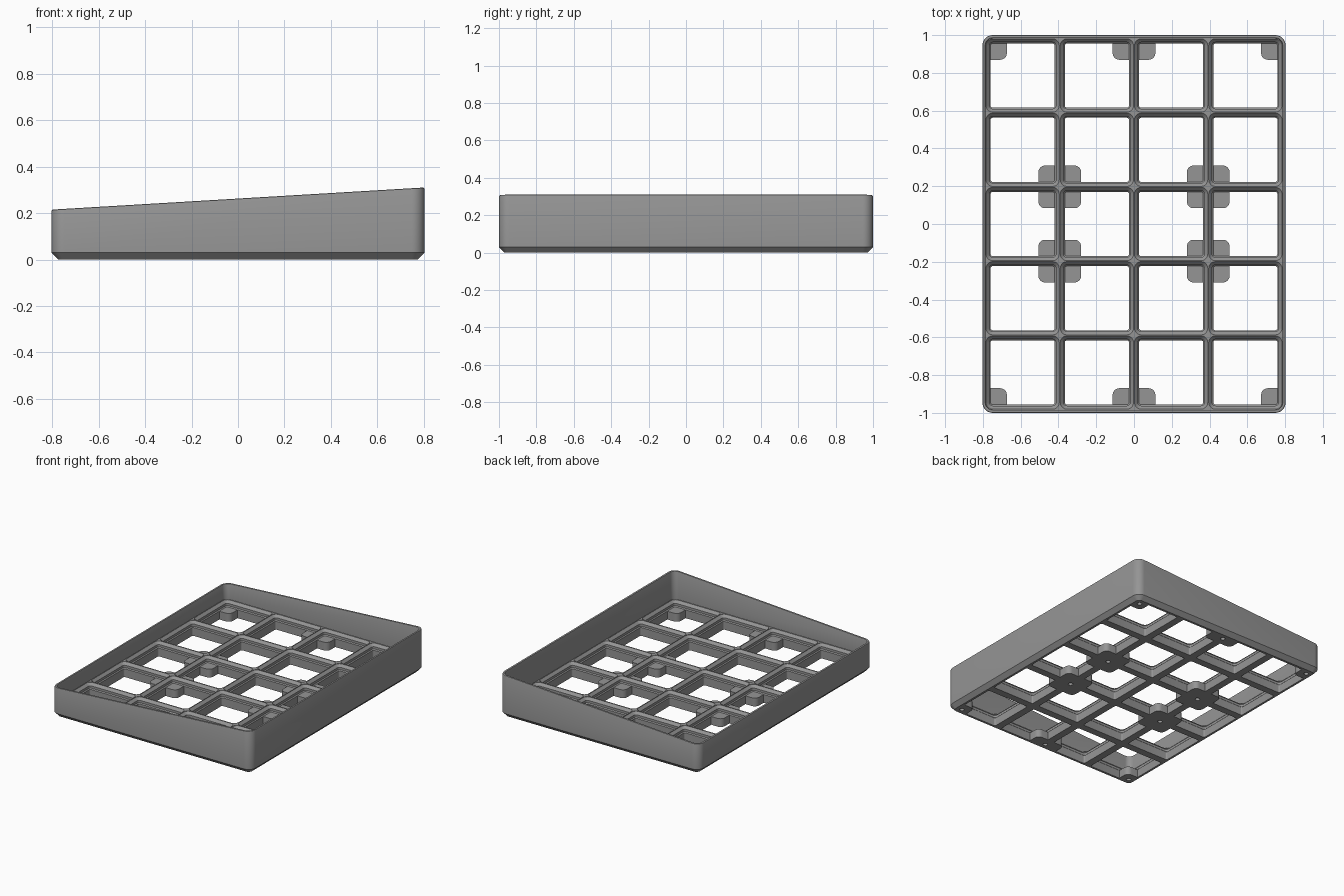
import bpy, bmesh, math

if "Cube" in bpy.data.objects:
    bpy.data.objects.remove(bpy.data.objects["Cube"])

PITCH, NX, NY = 0.393, 4, 5
HX, HY = 0.8025, 1.0          # outer half sizes
FLOOR, LEDGE = 0.103, 0.06    # top of grid, underside of sockets
MM = PITCH / 42

grey = bpy.data.materials.new("mid_grey")
grey.diffuse_color = (0.3, 0.3, 0.3, 1)
grey.use_nodes = True
grey.node_tree.nodes["Principled BSDF"].inputs["Base Color"].default_value = grey.diffuse_color


def rounded(hx, hy, r, seg=8):
    """Counter-clockwise rounded rectangle outline."""
    pts = []
    for k, (sx, sy) in enumerate([(1, 1), (-1, 1), (-1, -1), (1, -1)]):
        for i in range(seg + 1):
            a = math.pi / 2 * (k + i / seg)
            pts.append((sx * (hx - r) + r * math.cos(a), sy * (hy - r) + r * math.sin(a)))
    return pts


def loft(bm, rings):
    """Closed solid through a stack of equal-length rings of 3D points."""
    loops = [[bm.verts.new(p) for p in ring] for ring in rings]
    n = len(loops[0])
    for a, b in zip(loops, loops[1:]):
        for i in range(n):
            j = (i + 1) % n
            bm.faces.new((a[i], a[j], b[j], b[i]))
    bm.faces.new(loops[0][::-1])
    bm.faces.new(loops[-1])


def finish(bm, name):
    bmesh.ops.recalc_face_normals(bm, faces=bm.faces)
    me = bpy.data.meshes.new(name)
    bm.to_mesh(me)
    bm.free()
    me.materials.append(grey)
    ob = bpy.data.objects.new(name, me)
    bpy.context.collection.objects.link(ob)
    return ob


def flat(pts, z, cx=0, cy=0):
    return [(x + cx, y + cy, z) for x, y in pts]


def lattice(i, j):
    return (i - NX / 2) * PITCH, (j - NY / 2) * PITCH


def has_tab(i, j):
    return (j in (0, NY) and i % 2 == 0) or (j in (2, 3) and i % 2 == 1)


# Tray body: chamfered foot, tall wall with sloping rounded rim, inner floor
def body_ring(inset, z=None, drop=0):
    pts = rounded(HX - inset, HY - inset, 0.055 - inset)
    return [(x, y, z if z is not None else 0.2625 + 0.0594 * x - drop) for x, y in pts]


bm = bmesh.new()
wall = 0.0165
loft(bm, [body_ring(0.028, 0), body_ring(0, 0.03), body_ring(0, drop=0.007),
          body_ring(0.002, drop=0.002), body_ring(0.007), body_ring(wall - 0.007),
          body_ring(wall - 0.002, drop=0.002), body_ring(wall, drop=0.007),
          body_ring(wall, FLOOR)])
tray = finish(bm, "tray")

# Stepped sockets, one per cell
bm = bmesh.new()
top = PITCH / 2 - 0.0025
for i in range(NX):
    for j in range(NY):
        cx, cy = lattice(i + 0.5, j + 0.5)
        rings = []
        for inset, z in ((2.6, 0), (1.9, 0.7), (1.9, 2.5), (0, 4.4), (0, 6)):
            h = top - inset * MM
            rings.append(flat(rounded(h, h, (3.75 - inset) * MM, 5), LEDGE + z * MM, cx, cy))
        loft(bm, rings)
sockets = finish(bm, "socket_cutter")

# Through openings that leave rounded tabs at chosen corners, plus screw holes
bm = bmesh.new()
half = top - 2.6 * MM
free = PITCH / 2 - 0.113
TAB_R = 0.035
for i in range(NX):
    for j in range(NY):
        cx, cy = lattice(i + 0.5, j + 0.5)
        pts = []
        for k, (sx, sy) in enumerate([(1, 1), (-1, 1), (-1, -1), (1, -1)]):
            if has_tab(i + (sx > 0), j + (sy > 0)):
                local = [(half, free)]
                for s in range(7):
                    a = math.pi / 12 * s
                    local.append((free + TAB_R * (1 - math.sin(a)),
                                  free + TAB_R * (1 - math.cos(a))))
                local.append((free, half))
            else:
                r = 1.15 * MM
                local = [(half - r + r * math.cos(math.pi / 10 * s),
                          half - r + r * math.sin(math.pi / 10 * s)) for s in range(6)]
            for x, y in local:
                for _ in range(k):
                    x, y = -y, x
                pts.append((x, y))
        loft(bm, [flat(pts, -0.05, cx, cy), flat(pts, FLOOR + 0.05, cx, cy)])
for i in range(NX + 1):
    for j in range(NY + 1):
        if has_tab(i, j):
            x, y = lattice(i, j)
            x = max(-HX + 0.07, min(HX - 0.07, x))
            y = max(-HY + 0.07, min(HY - 0.07, y))
            circle = [(0.016 * math.cos(math.tau * s / 20), 0.016 * math.sin(math.tau * s / 20))
                      for s in range(20)]
            loft(bm, [flat(circle, -0.05, x, y), flat(circle, 0.05, x, y)])
openings = finish(bm, "opening_cutter")

# Cut the grid, then drop the cutters
bpy.context.view_layer.objects.active = tray
tray.select_set(True)
for cutter in (sockets, openings):
    cutter.hide_render = True
    mod = tray.modifiers.new("cut", 'BOOLEAN')
    mod.operation, mod.solver, mod.object = 'DIFFERENCE', 'EXACT', cutter
    bpy.ops.object.modifier_apply(modifier=mod.name)
    bpy.data.objects.remove(cutter)
bpy.ops.object.shade_smooth_by_angle(angle=math.radians(30))
